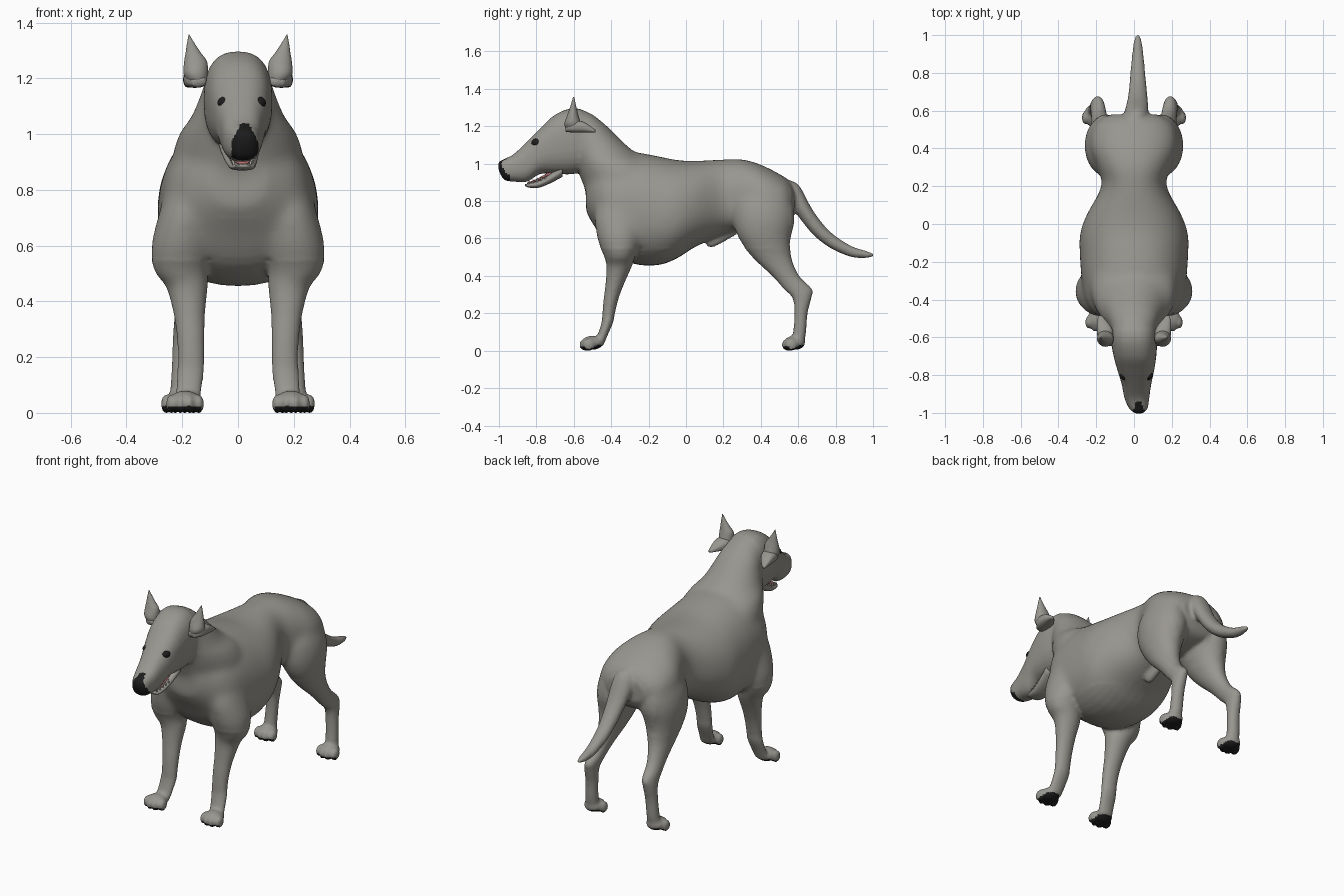
import bpy, bmesh, math
from mathutils import Vector, Matrix

cube = bpy.data.objects.get("Cube")
if cube:
    bpy.data.objects.remove(cube)


def material(name, colour):
    mat = bpy.data.materials.new(name)
    mat.use_nodes = True
    rgba = (*colour, 1)
    mat.diffuse_color = rgba
    mat.node_tree.nodes["Principled BSDF"].inputs["Base Color"].default_value = rgba
    return mat


COAT = material("warm grey coat", (.315, .305, .275))
BLACK = material("black skin", (.012, .012, .012))
PINK = material("pink mouth", (.45, .16, .16))
WHITE = material("ivory teeth", (.75, .73, .66))


def smooth_rows(rows, steps=4):
    """Pass a Catmull-Rom curve through the cross-section rows."""
    rows = [Vector(r) for r in rows]
    out = []
    for i in range(len(rows) - 1):
        a, b = rows[max(i - 1, 0)], rows[i]
        c, d = rows[i + 1], rows[min(i + 2, len(rows) - 1)]
        for k in range(steps):
            t = k / steps
            out.append((b * 2 + (c - a) * t + (a * 2 - b * 5 + c * 4 - d) * t ** 2
                        + (b * 3 - a - c * 3 + d) * t ** 3) / 2)
    return out + [rows[-1]]


def loft(bm, axis, rows, side=1, power=2.0, segments=28, sag=0.0):
    """Rows hold: position on axis, low edge, high edge, half width, x centre."""
    rings = []
    for pos, low, high, width, centre in smooth_rows(rows):
        ring = []
        for k in range(segments):
            angle = math.tau * k / segments
            c, s = math.cos(angle), math.sin(angle)
            u = math.copysign(abs(c) ** (2 / power), c) * width * (1 - sag * s)
            v = math.copysign(abs(s) ** (2 / power), s) * (high - low) / 2
            x, m = side * (centre + u), (low + high) / 2 + v
            ring.append(bm.verts.new((x, pos, m) if axis == "y" else (x, m, pos)))
        rings.append(ring)
    faces = [bm.faces.new(rings[0]), bm.faces.new(rings[-1][::-1])]
    for a, b in zip(rings, rings[1:]):
        for k in range(segments):
            j = (k + 1) % segments
            faces.append(bm.faces.new((a[k], b[k], b[j], a[j])))
    bmesh.ops.recalc_face_normals(bm, faces=faces)


def ball(bm, centre, size):
    matrix = Matrix.Translation(centre) @ Matrix.Diagonal((*size, 1))
    bmesh.ops.create_uvsphere(bm, u_segments=20, v_segments=12, radius=1, matrix=matrix)


def finish(bm, name, *mats):
    mesh = bpy.data.meshes.new(name)
    bm.to_mesh(mesh)
    bm.free()
    mesh.shade_smooth()
    for mat in mats:
        mesh.materials.append(mat)
    obj = bpy.data.objects.new(name, mesh)
    bpy.context.collection.objects.link(obj)
    return obj


body = bmesh.new()

# Deep chest, tucked waist and rump
loft(body, "y", [
    (-.535, .74, .95, .1, 0), (-.48, .65, 1, .2, 0), (-.4, .53, 1.035, .258, 0),
    (-.28, .465, 1.06, .278, 0), (-.15, .458, 1.04, .287, 0), (-.05, .493, 1.02, .285, 0),
    (.05, .555, 1.015, .25, 0), (.2, .62, 1.023, .172, 0), (.3, .64, 1.024, .195, 0),
    (.4, .635, .995, .232, 0), (.5, .655, .945, .222, 0), (.55, .68, .91, .185, 0),
    (.58, .73, .86, .12, 0)],
    power=2.25, segments=40, sag=.07)

# Neck
loft(body, "z", [
    (.7, -.48, -.1, .21, 0), (.9, -.555, -.09, .235, 0), (1, -.59, -.16, .212, 0),
    (1.06, -.61, -.27, .17, 0), (1.13, -.62, -.35, .14, 0), (1.2, -.62, -.42, .115, 0),
    (1.25, -.6, -.48, .08, 0)])

# Skull and upper muzzle
loft(body, "y", [
    (-.43, 1.06, 1.2, .07, 0), (-.5, .98, 1.265, .11, 0), (-.6, .945, 1.297, .123, 0),
    (-.7, .945, 1.262, .113, .005), (-.78, .945, 1.188, .096, .01),
    (-.85, .903, 1.118, .078, .013), (-.92, .904, 1.052, .066, .015),
    (-.97, .912, 1.026, .052, .022), (-.993, .945, 1.015, .034, .025),
    (-1.004, .975, 1.005, .014, .025)], power=2.5)

# Tail
loft(body, "y", [
    (.48, .83, .935, .07, .01), (.56, .77, .91, .066, .01), (.61, .705, .876, .061, .015),
    (.68, .62, .748, .051, .02), (.77, .55, .637, .042, .02), (.88, .502, .562, .032, .02),
    (.96, .495, .535, .022, .02), (1.004, .505, .52, .009, .02)])

# Belly sheath
loft(body, "y", [(.11, .56, .59, .015, 0), (.15, .555, .63, .026, 0), (.27, .62, .68, .02, 0)])


def paw(side, x, y):
    ball(body, (side * x, y, .042), (.056, .058, .038))
    for k in range(4):
        offset = (k - 1.5) * .033
        ball(body, (side * (x + offset), y - .043 + abs(offset) * .5, .032),
             (.019, .034, .034))


for side in (-1, 1):
    # Shoulder and front leg
    loft(body, "z", [
        (.92, -.4, -.2, .06, .165), (.75, -.485, -.21, .092, .182), (.6, -.475, -.235, .112, .2),
        (.51, -.44, -.27, .096, .203), (.45, -.425, -.29, .074, .183),
        (.36, -.43, -.33, .057, .175), (.28, -.44, -.36, .05, .17),
        (.2, -.447, -.38, .047, .168), (.15, -.452, -.39, .048, .17),
        (.08, -.475, -.42, .046, .177), (.03, -.51, -.44, .046, .185)], side)
    paw(side, .19, -.502)
    # Thigh and hind leg
    loft(body, "z", [
        (.88, .32, .52, .07, .12), (.8, .26, .565, .1, .14), (.7, .25, .58, .117, .145),
        (.6, .28, .56, .1, .155), (.5, .355, .563, .07, .165), (.4, .46, .605, .046, .18),
        (.33, .523, .674, .039, .19), (.28, .57, .67, .037, .196),
        (.2, .58, .65, .036, .2), (.1, .573, .642, .037, .205), (.03, .56, .63, .04, .208)],
        side)
    paw(side, .208, .58)

# Fuse the body into one soft skin
source = finish(body, "body_source", COAT)
remesh = source.modifiers.new("fuse", "REMESH")
remesh.mode = "VOXEL"
remesh.voxel_size = .009
soften = source.modifiers.new("soften", "SMOOTH")
soften.factor = .5
soften.iterations = 5
graph = bpy.context.evaluated_depsgraph_get()
skin = bpy.data.meshes.new_from_object(source.evaluated_get(graph))
bpy.data.objects.remove(source)
skin.name = "body"
skin.materials.clear()
skin.materials.append(COAT)
skin.materials.append(BLACK)

# Blend shoulders, neck base and haunches into the trunk
bm = bmesh.new()
bm.from_mesh(skin)
trunk = [v for v in bm.verts if v.co.z > .55 and -.56 < v.co.y < .56
         and (abs(v.co.x) > .06 or v.co.z > .7)]
for step in range(30):
    bmesh.ops.smooth_vert(bm, verts=trunk, factor=.5, use_axis_x=True,
                          use_axis_y=True, use_axis_z=True)
bm.to_mesh(skin)
bm.free()

# Black nose, toe tips and paw pads
for face in skin.polygons:
    p = face.center
    nose = p.y < -.942 and abs(p.x - .025) < .048 - max(0, p.z - .97) * .5
    toe = p.z < .024 and (p.y < -.54 or 0 < p.y < .55)
    pad = p.z < .03 and face.normal.z < -.45
    face.material_index = int(nose or toe or pad)
skin.shade_smooth()
bpy.context.collection.objects.link(bpy.data.objects.new("body", skin))

# Lower jaw, hanging slightly open
jaw = bmesh.new()
loft(jaw, "y", [
    (-.862, .882, .89, .025, .018), (-.84, .872, .895, .042, .017),
    (-.79, .871, .91, .05, .014), (-.73, .893, .945, .062, .01),
    (-.66, .93, 1, .075, .005)], power=2.4)
finish(jaw, "lower_jaw", COAT)

# Tongue
tongue = bmesh.new()
loft(tongue, "y", [
    (-.85, .89, .899, .016, .018), (-.8, .9, .918, .034, .015),
    (-.72, .935, .962, .04, .01)])
finish(tongue, "tongue", PINK)

# Teeth along both sides of the jaw
teeth = bmesh.new()
for side in (-1, 1):
    for k in range(5):
        spot = Vector((.015 + side * (.03 + k * .004), -.84 + k * .022, .9 + k * .007))
        bmesh.ops.create_cone(teeth, cap_ends=True, segments=8, radius1=.006, radius2=.001,
                              depth=.022, matrix=Matrix.Translation(spot))
finish(teeth, "teeth", WHITE)

for side, label in ((-1, "right"), (1, "left")):
    # Eye
    eye = bmesh.new()
    ball(eye, (.013 + side * .062, -.797, 1.112), (.025, .03, .023))
    finish(eye, label + "_eye", BLACK)
    # Pointed ear
    ear = bmesh.new()
    loft(ear, "z", [
        (1.18, -.64, -.55, .036, .14), (1.215, -.65, -.562, .044, .151),
        (1.26, -.635, -.575, .041, .152), (1.29, -.624, -.583, .028, .16),
        (1.32, -.614, -.59, .016, .168), (1.357, -.604, -.598, .001, .176)], side)
    finish(ear, label + "_ear", COAT)
    # Folded flap below the ear
    flap = bmesh.new()
    loft(flap, "y", [
        (-.645, 1.172, 1.2, .022, .14), (-.61, 1.167, 1.228, .04, .15),
        (-.55, 1.166, 1.225, .04, .157), (-.485, 1.168, 1.182, .01, .18)], side, 2.6)
    finish(flap, label + "_ear_flap", COAT)
